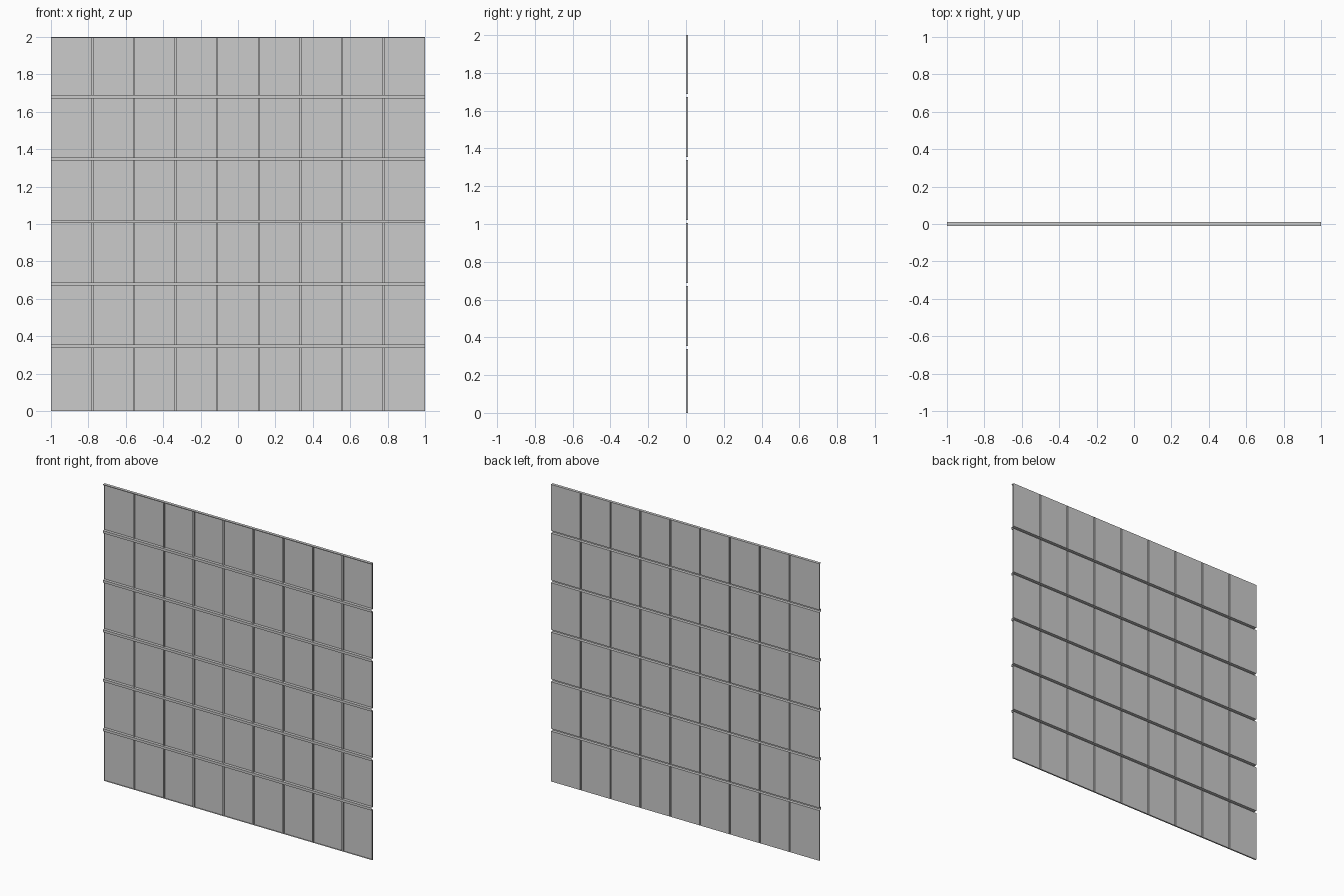
import bpy

cube = bpy.data.objects.get("Cube")
if cube:
    bpy.data.objects.remove(cube)

COLUMNS, ROWS = 9, 6
BACK, MID, FRONT = 0.01, 0.0, -0.01   # depths of sheet, upright ribs and rails
RIB = 0.005                           # half width of an upright rib
RAIL_LOW, RAIL_HIGH = 0.005, 0.022    # rail edges above each row line

steel = bpy.data.materials.new("grey_steel")
steel.use_nodes = True
grey = (0.6, 0.6, 0.6, 1)
steel.diffuse_color = grey
steel.node_tree.nodes["Principled BSDF"].inputs["Base Color"].default_value = grey


def make(name, verts, faces):
    mesh = bpy.data.meshes.new(name)
    mesh.from_pydata(verts, [], faces)
    mesh.materials.append(steel)
    obj = bpy.data.objects.new(name, mesh)
    bpy.context.collection.objects.link(obj)
    return obj


def sweep_up(name, plan, low, high):
    """Raise an open (x, y) plan into a folded sheet."""
    n = len(plan)
    verts = [(x, y, z) for z in (low, high) for x, y in plan]
    make(name, verts, [(i, i + 1, n + i + 1, n + i) for i in range(n - 1)])


def sweep_across(name, section):
    """Run an open (y, z) section along the full width."""
    n = len(section)
    verts = [(x, y, z) for x in (-1, 1) for y, z in section]
    make(name, verts, [(i, n + i, n + i + 1, i + 1) for i in range(n - 1)])


# Folded plan: end flanges, flat bays and upright hat ribs
plan = [(-1, MID), (-1, BACK)]
for c in range(1, COLUMNS):
    x = -1 + 2 * c / COLUMNS
    plan += [(x - RIB, BACK), (x - RIB, MID), (x + RIB, MID), (x + RIB, BACK)]
plan += [(1, BACK), (1, MID)]

# Rows of wall sheet between the rails
pitch = 2 / ROWS
for r in range(ROWS):
    low = r * pitch + RAIL_HIGH if r else 0
    high = (r + 1) * pitch + RAIL_LOW if r < ROWS - 1 else 2
    sweep_up(f"wall_sheet_row_{r + 1}", plan, low, high)

# Horizontal channel rails, open at the back
for r in range(1, ROWS):
    low, high = r * pitch + RAIL_LOW, r * pitch + RAIL_HIGH
    sweep_across(f"rail_{r}", [(BACK, low), (FRONT, low), (FRONT, high), (BACK, high)])

# Bottom and top flanges
sweep_across("bottom_flange", [(MID, 0), (BACK, 0)])
sweep_across("top_flange", [(BACK, 2), (FRONT, 2), (FRONT, 1.995)])
